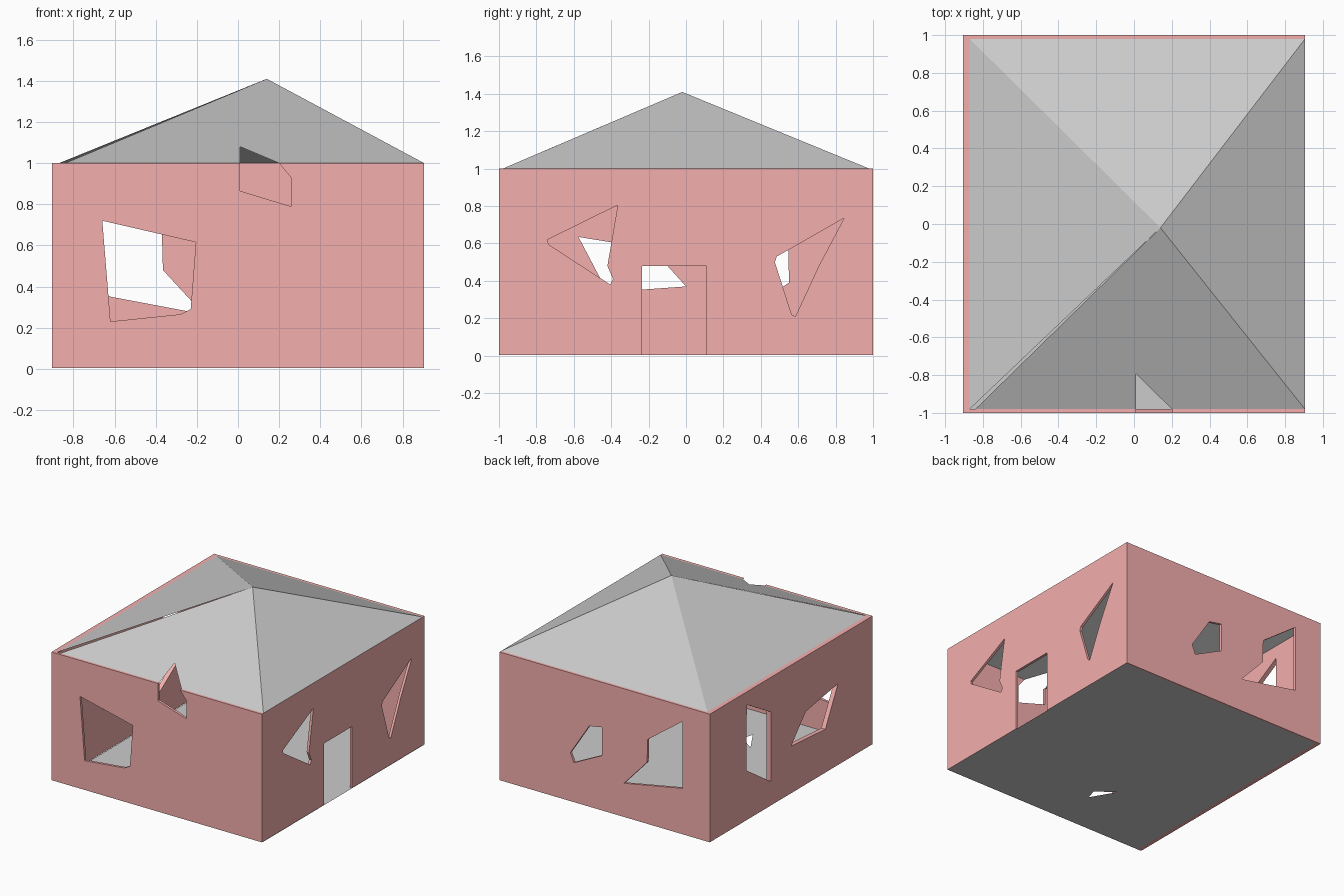
import bpy, bmesh
from mathutils import Vector

if "Cube" in bpy.data.objects:
    bpy.data.objects.remove(bpy.data.objects["Cube"])


def mesh_object(name, verts, faces):
    me = bpy.data.meshes.new(name)
    me.from_pydata(verts, [], faces)
    bm = bmesh.new()
    bm.from_mesh(me)
    bmesh.ops.recalc_face_normals(bm, faces=bm.faces)
    bm.to_mesh(me)
    bm.free()
    ob = bpy.data.objects.new(name, me)
    bpy.context.collection.objects.link(ob)
    return ob


def prism(name, profile, axis, a, b):
    """Extrude a 2D profile along x, y or z from a to b."""
    place = {"x": lambda p, d: (d, p[0], p[1]),
             "y": lambda p, d: (p[0], d, p[1]),
             "z": lambda p, d: (p[0], p[1], d)}[axis]
    n = len(profile)
    verts = [place(p, d) for d in (a, b) for p in profile]
    faces = [tuple(range(n)), tuple(range(n, 2 * n))]
    faces += [(i, (i + 1) % n, n + (i + 1) % n, n + i) for i in range(n)]
    return mesh_object(name, verts, faces)


def rect(x0, y0, x1, y1):
    return [(x0, y0), (x1, y0), (x1, y1), (x0, y1)]


# Walls: hollow box, thicker on the left
walls = prism("walls", rect(-0.905, -1, 0.905, 1), "z", 0.003, 1)
cutters = [prism("room_cutter", rect(-0.87, -0.98, 0.885, 0.98), "z", -0.2, 1.3)]

# Irregular window openings and the door, grouped by wall
openings = {
    ("y", -1.1, -0.9): [
        [(-0.66, 0.72), (-0.205, 0.615), (-0.23, 0.29), (-0.28, 0.265), (-0.62, 0.23)],
        [(0.01, 1.08), (0.2, 1.0), (0.257, 0.93), (0.257, 0.79), (0.01, 0.865)]],
    ("y", 0.9, 1.1): [
        [(-0.67, 0.36), (-0.167, 0.265), (-0.365, 0.48), (-0.37, 0.66), (-0.67, 0.88)],
        [(0.295, 0.38), (0.133, 0.63), (0.022, 0.65), (0.022, 0.43), (0.265, 0.31)]],
    ("x", 0.8, 1.0): [
        [(-0.74, 0.62), (-0.365, 0.805), (-0.42, 0.48), (-0.39, 0.41),
         (-0.405, 0.38), (-0.735, 0.595)],
        [(0.475, 0.5), (0.485, 0.53), (0.845, 0.735), (0.71, 0.48),
         (0.585, 0.21), (0.565, 0.22)],
        rect(-0.235, -0.1, 0.11, 0.48)],
    ("x", -1.0, -0.8): [
        [(0.0, 0.37), (-0.18, 0.57), (-0.575, 0.635), (-0.42, 0.34)],
        [(0.545, 0.9), (0.25, 0.73), (0.25, 0.19), (0.55, 0.39)]],
}
for (axis, a, b), profiles in openings.items():
    cutters += [prism("opening_cutter", p, axis, a, b) for p in profiles]

for c in cutters:
    c.hide_render = True
    mod = walls.modifiers.new("cut", "BOOLEAN")
    mod.operation, mod.solver, mod.object = "DIFFERENCE", "EXACT", c
bpy.context.view_layer.update()
cut_mesh = bpy.data.meshes.new_from_object(
    walls.evaluated_get(bpy.context.evaluated_depsgraph_get()))
walls.modifiers.clear()
walls.data = cut_mesh
for c in cutters:
    bpy.data.objects.remove(c)

red = bpy.data.materials.new("wall_red")
red.diffuse_color = (0.9, 0.43, 0.42, 1)
red.use_nodes = True
red.node_tree.nodes["Principled BSDF"].inputs["Base Color"].default_value = red.diffuse_color
walls.data.materials.clear()
walls.data.materials.append(red)

# Roof: off-centre pyramid sheet, narrow slit at the front left hip, notch at the front
apex = (0.14, -0.02, 1.41)
mesh_object("roof",
            [(-0.87, -0.98, 1), (-0.84, -0.98, 1), (0.01, -0.98, 1), (0.01, -0.793, 1.08),
             (0.2, -0.98, 1), (0.905, -0.98, 1), (0.905, 0.98, 1), (-0.87, 0.98, 1), apex],
            [(1, 2, 3, 8), (3, 4, 5, 8), (5, 6, 8), (6, 7, 8), (7, 0, 8)])

# Floor: flat sheet with a small triangular hole
bm = bmesh.new()
for loop in (rect(-0.87, -0.99, 0.905, 0.99),
             [(-0.12, -0.65), (-0.095, -0.56), (-0.23, -0.464)]):
    vs = [bm.verts.new((x, y, 0)) for x, y in loop]
    for i, v in enumerate(vs):
        bm.edges.new((v, vs[(i + 1) % len(vs)]))
bmesh.ops.triangle_fill(bm, edges=bm.edges[:], use_beauty=True, normal=Vector((0, 0, 1)))
floor_mesh = bpy.data.meshes.new("floor")
bm.to_mesh(floor_mesh)
bm.free()
bpy.context.collection.objects.link(bpy.data.objects.new("floor", floor_mesh))
